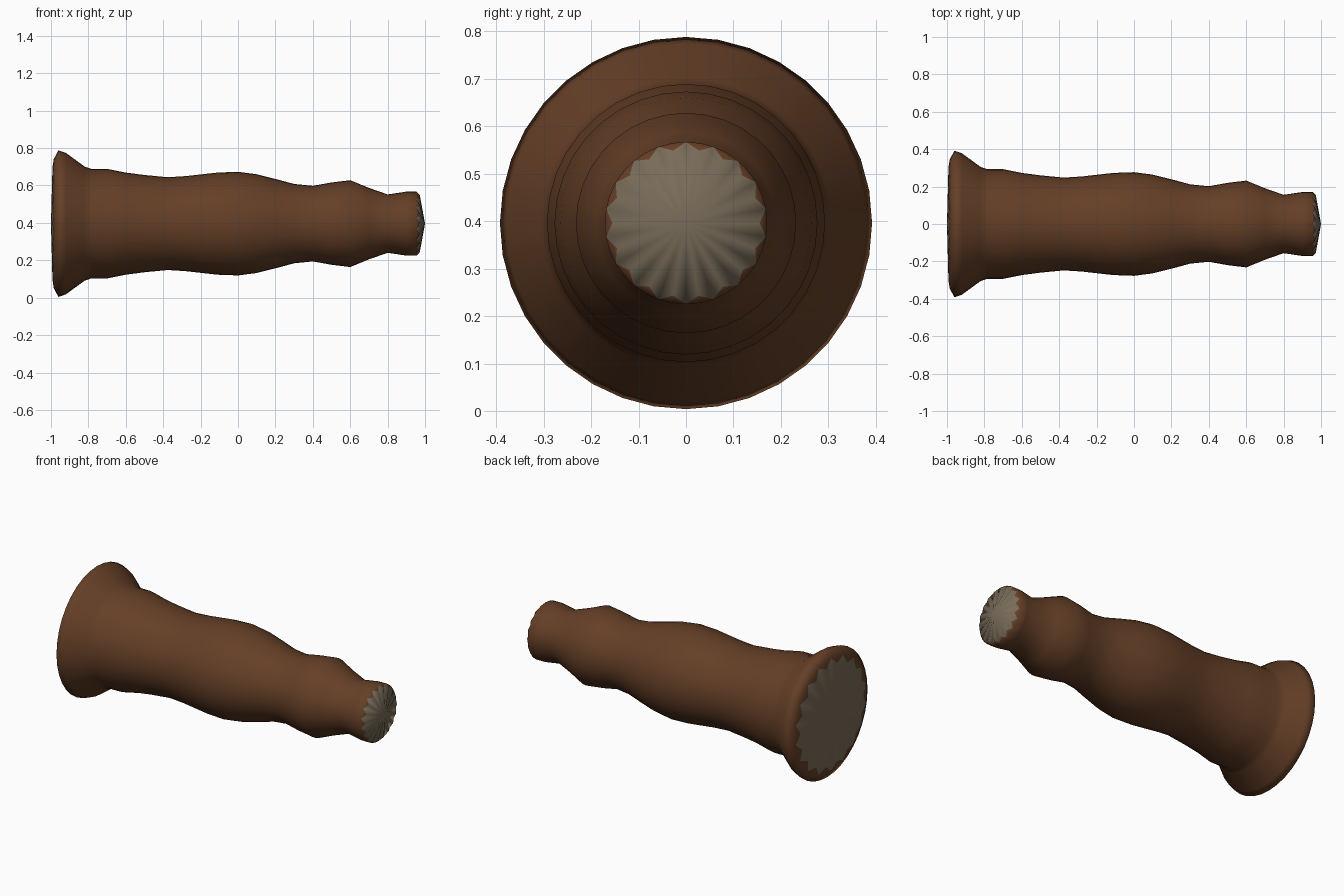
import bpy, bmesh, math

if "Cube" in bpy.data.objects:
    bpy.data.objects.remove(bpy.data.objects["Cube"])

SIDES = 36
AXIS_Z = 0.396

# body outline along x: (x, radius)
PROFILE = [(-0.985, 0.345), (-0.96, 0.392), (-0.92, 0.378), (-0.82, 0.305), (-0.785, 0.293),
           (-0.70, 0.293), (-0.60, 0.273), (-0.50, 0.26), (-0.375, 0.248), (-0.28, 0.254),
           (-0.20, 0.263), (-0.11, 0.273), (0.0, 0.277), (0.10, 0.264), (0.20, 0.239),
           (0.30, 0.212), (0.40, 0.202), (0.50, 0.22), (0.60, 0.232), (0.70, 0.191),
           (0.80, 0.156), (0.90, 0.171), (0.955, 0.171)]


def material(name, color):
    m = bpy.data.materials.new(name)
    m.diffuse_color = (*color, 1)
    m.use_nodes = True
    m.node_tree.nodes["Principled BSDF"].inputs["Base Color"].default_value = m.diffuse_color
    return m


def ring_point(x, r, i):
    a = 2 * math.pi * i / SIDES
    return (x, r * math.sin(a), AXIS_Z + r * math.cos(a))


def toothed_cap(bm, ring, x_valley, r_valley, x_tip):
    """Fan to a centre point; its edge zigzags between the ring and an inner valley."""
    centre = bm.verts.new((x_tip, 0, AXIS_Z))
    valleys = [bm.verts.new(ring_point(x_valley, r_valley, i)) for i in range(1, SIDES, 2)]
    for k, v in enumerate(valleys):
        a, b, c = ring[2 * k], ring[2 * k + 1], ring[(2 * k + 2) % SIDES]
        bm.faces.new((a, b, v))
        bm.faces.new((b, c, v))
        for tri in ((a, v, centre), (v, c, centre)):
            bm.faces.new(tri).material_index = 1


bm = bmesh.new()

# turned body
rings = [[bm.verts.new(ring_point(x, r, i)) for i in range(SIDES)] for x, r in PROFILE]
for lo, hi in zip(rings, rings[1:]):
    for i in range(SIDES):
        j = (i + 1) % SIDES
        bm.faces.new((lo[i], lo[j], hi[j], hi[i]))

# pale end faces
toothed_cap(bm, rings[0], -0.992, 0.305, -1.0)
toothed_cap(bm, rings[-1], 0.972, 0.155, 1.0)

bmesh.ops.recalc_face_normals(bm, faces=bm.faces)
for f in bm.faces:
    f.smooth = True

mesh = bpy.data.meshes.new("turned_handle")
bm.to_mesh(mesh)
bm.free()
mesh.materials.append(material("brown_wood", (0.13, 0.05, 0.02)))
mesh.materials.append(material("pale_end", (0.19, 0.15, 0.10)))
handle = bpy.data.objects.new("turned_handle", mesh)
bpy.context.collection.objects.link(handle)
